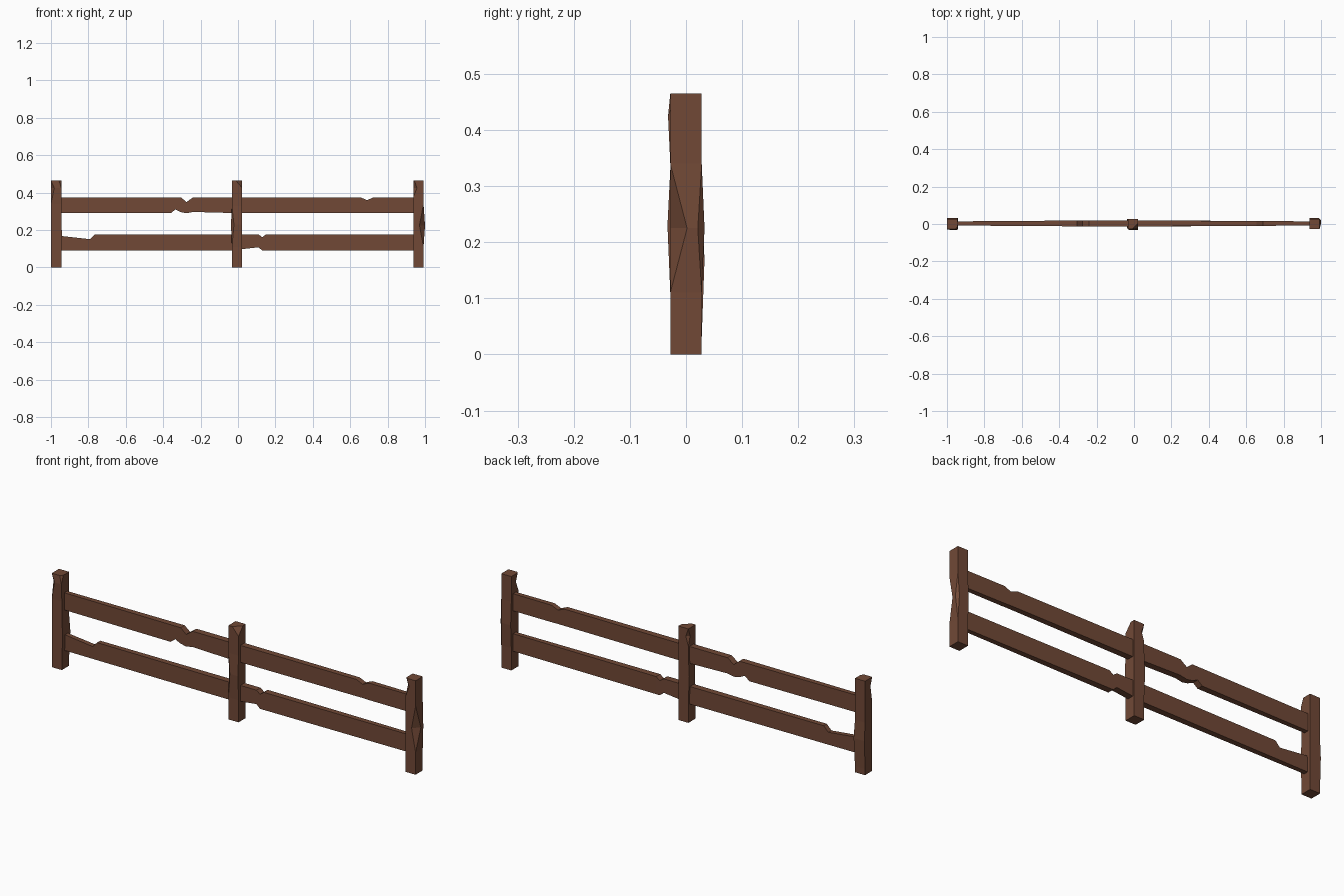
import bpy, bmesh

if "Cube" in bpy.data.objects:
    bpy.data.objects.remove(bpy.data.objects["Cube"])

wood = bpy.data.materials.new("brown_wood")
wood.diffuse_color = (0.165, 0.066, 0.037, 1)
wood.use_nodes = True
wood.node_tree.nodes["Principled BSDF"].inputs["Base Color"].default_value = wood.diffuse_color


def loft(name, rings):
    """Skin a list of closed rings, cap both ends, weld repeated points."""
    bm = bmesh.new()
    vs = [[bm.verts.new(p) for p in r] for r in rings]
    n = len(vs[0])
    for a, b in zip(vs, vs[1:]):
        for i in range(n):
            j = (i + 1) % n
            bm.faces.new((a[i], a[j], b[j], b[i]))
    bm.faces.new(vs[0][::-1])
    bm.faces.new(vs[-1])
    bmesh.ops.remove_doubles(bm, verts=bm.verts, dist=1e-5)
    bmesh.ops.recalc_face_normals(bm, faces=bm.faces)
    me = bpy.data.meshes.new(name)
    bm.to_mesh(me)
    bm.free()
    me.materials.append(wood)
    ob = bpy.data.objects.new(name, me)
    bpy.context.collection.objects.link(ob)


def post(name, cx, levels):
    """levels: z, bulge (left, right, front, back), chip size at corners FL, FR, BR, BL."""
    rings = []
    for z, (l, r, f, b), (fl, fr, br, bl) in levels:
        x0, x1 = cx - 0.0275 - l, cx + 0.0275 + r
        y0, y1 = -0.028 - f, 0.028 + b
        rings.append([(x0, y0 + fl, z), (x0 + fl, y0, z), (x1 - fr, y0, z), (x1, y0 + fr, z),
                      (x1, y1 - br, z), (x1 - br, y1, z), (x0 + bl, y1, z), (x0, y1 - bl, z)])
    loft(name, rings)


def rail(name, columns):
    """columns: x, bottom z, top z; thickest near the middle of the fence."""
    rings = []
    for x, z0, z1 in columns:
        t = 0.011 + 0.005 * min(1, max(0, (0.95 - abs(x)) / 0.7))
        rings.append([(x, 0.003 - t, z0), (x, 0.003 + t, z0), (x, 0.003 + t, z1), (x, 0.003 - t, z1)])
    loft(name, rings)


flat = (0, 0, 0, 0)

# Posts with chipped corners and slight swellings
post("left_post", -0.9725, [
    (0, flat, flat), (0.03, flat, flat), (0.17, (0, 0.004, 0, 0.005), flat),
    (0.26, flat, flat), (0.34, flat, flat),
    (0.425, (0, 0, 0.004, 0), (0.018, 0, 0, 0)), (0.465, flat, (0, 0.012, 0, 0))])
post("middle_post", -0.005, [
    (0, flat, flat), (0.11, flat, flat), (0.23, (0.005, 0, 0.005, 0), (0.016, 0, 0, 0)),
    (0.33, flat, flat), (0.38, flat, flat),
    (0.425, flat, (0, 0, 0, 0.014)), (0.465, flat, (0, 0.034, 0, 0))])
post("right_post", 0.9645, [
    (0, flat, flat), (0.11, flat, flat), (0.225, (0, 0.008, 0, 0.005), (0, 0.03, 0.012, 0)),
    (0.34, flat, flat), (0.375, flat, flat),
    (0.425, flat, (0.02, 0, 0, 0)), (0.465, flat, (0.006, 0, 0, 0))])

# Horizontal rails with notches
rail("upper_rail", [
    (-0.96, 0.29, 0.375), (-0.36, 0.29, 0.375), (-0.335, 0.31, 0.375), (-0.305, 0.296, 0.375),
    (-0.275, 0.29, 0.35), (-0.24, 0.297, 0.375), (-0.02, 0.291, 0.375), (0.655, 0.292, 0.375),
    (0.69, 0.292, 0.36), (0.725, 0.291, 0.375), (0.95, 0.29, 0.375)])
rail("lower_rail", [
    (-0.96, 0.09, 0.17), (-0.79, 0.09, 0.151), (-0.765, 0.09, 0.177), (-0.02, 0.09, 0.177),
    (0.02, 0.098, 0.177), (0.11, 0.108, 0.177), (0.13, 0.09, 0.162), (0.15, 0.09, 0.177),
    (0.95, 0.09, 0.177)])
